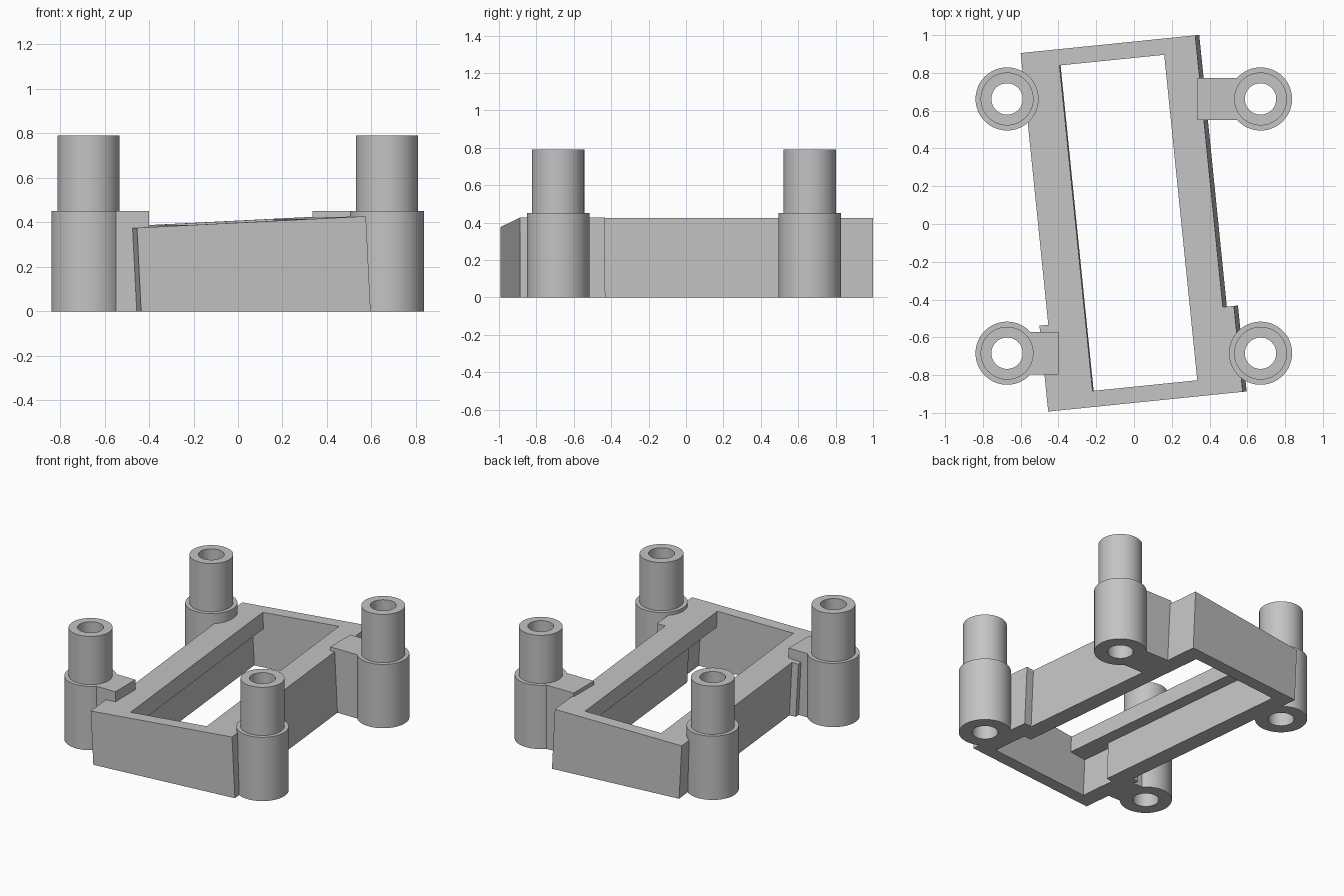
import bpy, bmesh, math
from mathutils import Matrix

if "Cube" in bpy.data.objects:
    bpy.data.objects.remove(bpy.data.objects["Cube"])

grey = bpy.data.materials.new("plain_grey")
grey.diffuse_color = (0.55, 0.55, 0.55, 1)
grey.use_nodes = True
grey.node_tree.nodes["Principled BSDF"].inputs["Base Color"].default_value = grey.diffuse_color


def prism(name, pts, z0, z1, mat=Matrix()):
    """Extrude a counter-clockwise outline from z0 to z1, then transform it."""
    bm = bmesh.new()
    face = bm.faces.new([bm.verts.new((x, y, z0)) for x, y in pts])
    top = bmesh.ops.extrude_face_region(bm, geom=[face])["geom"]
    bmesh.ops.translate(bm, vec=(0, 0, z1 - z0),
                        verts=[g for g in top if isinstance(g, bmesh.types.BMVert)])
    bmesh.ops.recalc_face_normals(bm, faces=bm.faces)
    bm.transform(mat)
    me = bpy.data.meshes.new(name)
    bm.to_mesh(me)
    bm.free()
    me.materials.append(grey)
    ob = bpy.data.objects.new(name, me)
    bpy.context.collection.objects.link(ob)
    return ob


def rect(x0, x1, y0, y1):
    return [(x0, y0), (x1, y0), (x1, y1), (x0, y1)]


def circle(x, y, r, n=64):
    return [(x + r * math.cos(2 * math.pi * i / n), y + r * math.sin(2 * math.pi * i / n))
            for i in range(n)]


def stepped(x0, x1, wx0, wx1, y0, ystep, y1):
    """Rectangle that is wider at its front end."""
    return [(wx0, y0), (wx1, y0), (wx1, ystep), (x1, ystep),
            (x1, y1), (x0, y1), (x0, ystep), (wx0, ystep)]


def boolean(ob, other, op):
    m = ob.modifiers.new(op.lower(), 'BOOLEAN')
    m.operation, m.object, m.solver = op, other, 'EXACT'
    bpy.context.view_layer.objects.active = ob
    bpy.ops.object.modifier_apply(modifier=m.name)
    bpy.data.objects.remove(other)


# Tilted bezel frame, cut flat at the ground
tilt = (Matrix.Translation((0, 0, 0.403)) @ Matrix.Rotation(math.radians(5.8), 4, 'Z')
        @ Matrix.Rotation(math.radians(-2.87), 4, 'Y'))
frame = prism("bezel_frame",
              stepped(-0.506, 0.424, -0.553, 0.483, -0.942, -0.485, 0.961), -0.6, 0, tilt)
w = 0.117
pocket = prism("pocket_cutter", stepped(-0.506 + w, 0.424 - w, -0.553 + w, 0.483 - w,
                                        -0.857, -0.485 - w, 0.875), -0.8, -0.115, tilt)
boolean(frame, pocket, 'DIFFERENCE')
window = prism("window_cutter", rect(-0.308, 0.25, -0.857, 0.875), -0.3, 0.2, tilt)
boolean(frame, window, 'DIFFERENCE')
boolean(frame, prism("ground_cutter", rect(-2, 2, -2, 2), -2, 0), 'DIFFERENCE')

# Four stepped hollow posts, two of them with a tab reaching the frame
posts = [("back_left_post", -0.672, 0.662, None), ("back_right_post", 0.67, 0.662, 0.335),
         ("front_left_post", -0.672, -0.684, -0.40), ("front_right_post", 0.67, -0.684, None)]
for name, x, y, tab_end in posts:
    post = prism(name, circle(x, y, 0.167), 0, 0.45)
    boolean(post, prism("upper_post", circle(x, y, 0.14), 0.2, 0.79), 'UNION')
    if tab_end is not None:
        tab = prism("tab", rect(min(x, tab_end), max(x, tab_end), y - 0.112, y + 0.112), 0, 0.45)
        boolean(post, tab, 'UNION')
    boolean(post, prism("hole_cutter", circle(x, y, 0.083), -0.1, 1), 'DIFFERENCE')
    bpy.ops.object.select_all(action='DESELECT')
    post.select_set(True)
    bpy.context.view_layer.objects.active = post
    bpy.ops.object.shade_smooth_by_angle(angle=math.radians(30))
